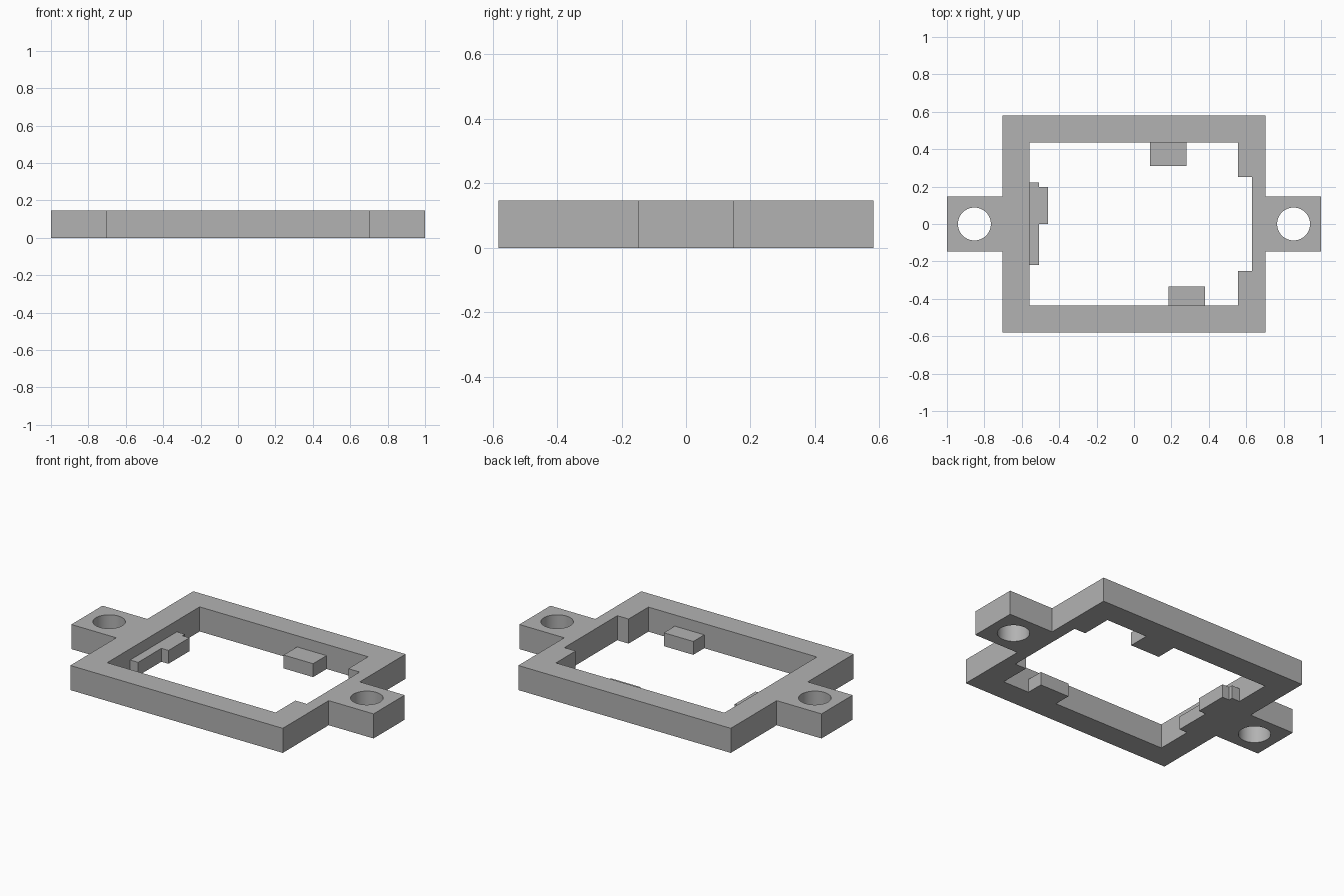
import bpy, bmesh, math

cube = bpy.data.objects.get("Cube")
if cube:
    bpy.data.objects.remove(cube, do_unlink=True)

HEIGHT = 0.147
CLIP_HEIGHT = 0.08

grey = bpy.data.materials.new("plain_grey")
grey.use_nodes = True
colour = (0.448, 0.448, 0.448, 1)
grey.diffuse_color = colour
grey.node_tree.nodes["Principled BSDF"].inputs["Base Color"].default_value = colour


def rectangle(x0, x1, y0, y1):
    return [(x0, y0), (x1, y0), (x1, y1), (x0, y1)]


def circle(cx, cy, radius, sides=64):
    turns = [math.tau * i / sides for i in range(sides)]
    return [(cx + radius * math.cos(a), cy + radius * math.sin(a)) for a in turns]


def prism(name, loops, height):
    """Extrude a filled outline upward from z = 0; further loops are holes."""
    curve = bpy.data.curves.new(name + "_profile", "CURVE")
    curve.dimensions = "2D"
    curve.fill_mode = "BOTH"
    curve.extrude = height / 2
    for loop in loops:
        spline = curve.splines.new("POLY")
        spline.points.add(len(loop) - 1)
        for point, (x, y) in zip(spline.points, loop):
            point.co = (x, y, 0, 1)
        spline.use_cyclic_u = True
    helper = bpy.data.objects.new(name + "_profile", curve)
    bpy.context.scene.collection.objects.link(helper)
    bpy.context.view_layer.update()
    graph = bpy.context.evaluated_depsgraph_get()
    mesh = bpy.data.meshes.new_from_object(helper.evaluated_get(graph))
    bpy.data.objects.remove(helper, do_unlink=True)
    bpy.data.curves.remove(curve)

    # Weld the caps to the walls and stand the part on the ground
    bm = bmesh.new()
    bm.from_mesh(mesh)
    bmesh.ops.remove_doubles(bm, verts=bm.verts, dist=0.0001)
    bmesh.ops.translate(bm, verts=bm.verts, vec=(0, 0, height / 2))
    bmesh.ops.recalc_face_normals(bm, faces=bm.faces)
    bm.to_mesh(mesh)
    bm.free()
    mesh.name = name
    mesh.materials.clear()
    mesh.materials.append(grey)
    part = bpy.data.objects.new(name, mesh)
    bpy.context.scene.collection.objects.link(part)
    bpy.ops.object.select_all(action="DESELECT")
    part.select_set(True)
    bpy.context.view_layer.objects.active = part
    bpy.ops.object.shade_smooth_by_angle(angle=math.radians(30))
    return part


# Frame with a mounting tab on each side
half_x, half_y, tab_y = 0.703, 0.581, 0.147
quarter = [(half_x, half_y), (half_x, tab_y), (1, tab_y)]
right_half = quarter + [(x, -y) for x, y in reversed(quarter)]
outline = right_half + [(-x, -y) for x, y in right_half]

# Opening with a shallow recess in its left wall
opening_half = [(-0.56, 0.437), (0.555, 0.437), (0.555, 0.25), (0.63, 0.25)]
opening = opening_half + [(x, -y) for x, y in reversed(opening_half)]

holes = [circle(side * 0.853, 0, 0.088) for side in (-1, 1)]
prism("mounting_frame", [outline, opening] + holes, HEIGHT)

# Low retaining clips on the inner walls
prism("back_clip", [rectangle(0.085, 0.28, 0.31, 0.437)], CLIP_HEIGHT)
prism("front_clip", [rectangle(0.185, 0.38, -0.437, -0.333)], CLIP_HEIGHT)
stepped_clip = [(-0.56, -0.22), (-0.507, -0.22), (-0.507, 0), (-0.46, 0),
                (-0.46, 0.198), (-0.507, 0.198), (-0.507, 0.222), (-0.56, 0.222)]
prism("right_stepped_clip", [stepped_clip], CLIP_HEIGHT)
